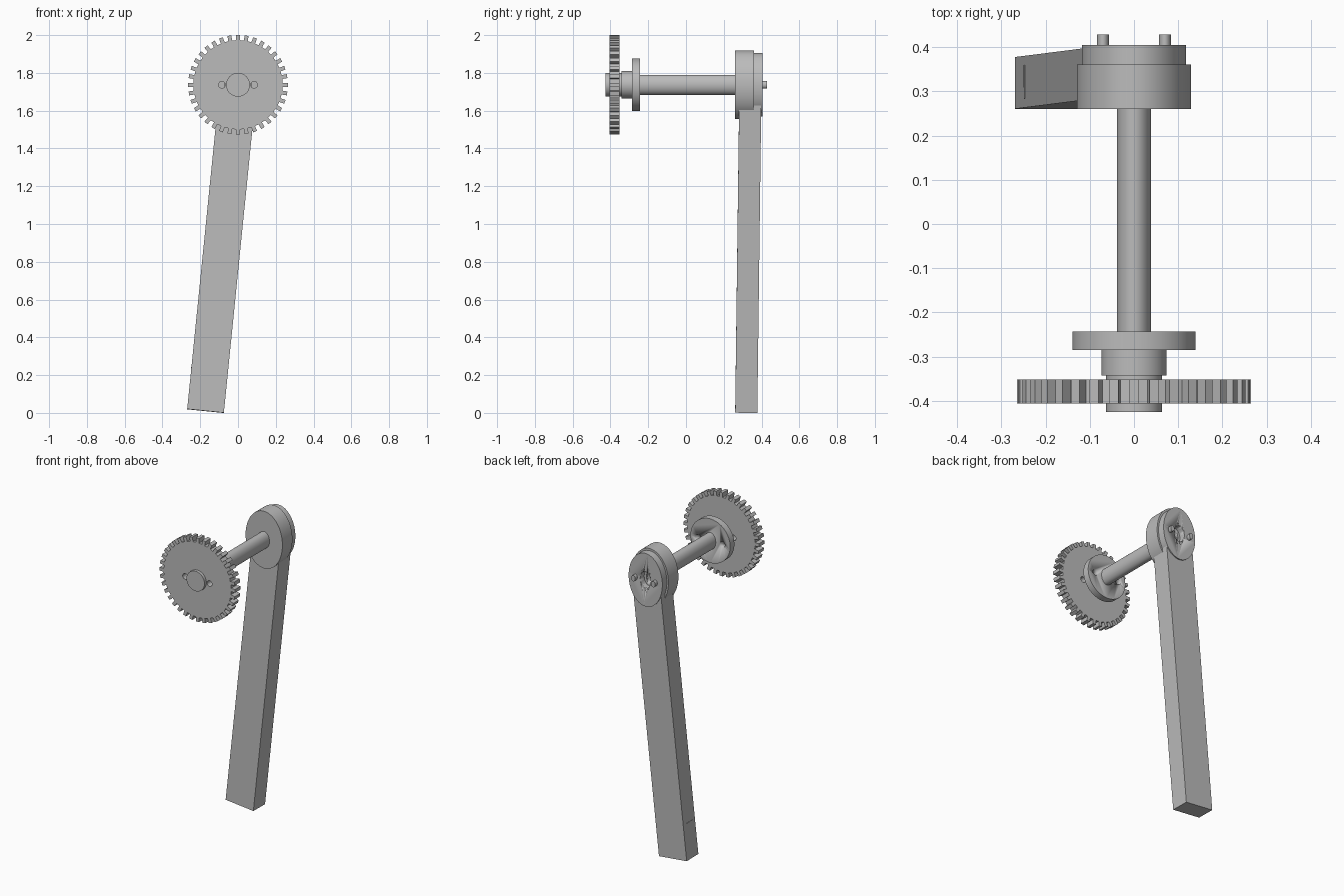
import bpy, bmesh, math
from mathutils import Matrix, Vector

cube = bpy.data.objects.get("Cube")
if cube:
    bpy.data.objects.remove(cube, do_unlink=True)

AXIS_Z = 1.737

grey = bpy.data.materials.new("plain_grey")
grey.use_nodes = True
grey.diffuse_color = (0.5, 0.5, 0.5, 1)
grey.node_tree.nodes["Principled BSDF"].inputs["Base Color"].default_value = (0.5, 0.5, 0.5, 1)


def finish(name, bm, smooth=True):
    bmesh.ops.recalc_face_normals(bm, faces=bm.faces)
    mesh = bpy.data.meshes.new(name)
    bm.to_mesh(mesh)
    bm.free()
    mesh.materials.append(grey)
    obj = bpy.data.objects.new(name, mesh)
    bpy.context.collection.objects.link(obj)
    if smooth:
        bpy.ops.object.select_all(action='DESELECT')
        obj.select_set(True)
        bpy.context.view_layer.objects.active = obj
        bpy.ops.object.shade_smooth_by_angle(angle=math.radians(30))
    return obj


def extrude_profile(name, points, y0, y1, smooth=True):
    """Extrude an (x, z) outline along y around the shaft axis."""
    bm = bmesh.new()
    face = bm.faces.new([bm.verts.new((x, y0, AXIS_Z + z)) for x, z in points])
    ext = bmesh.ops.extrude_face_region(bm, geom=[face])
    verts = [v for v in ext["geom"] if isinstance(v, bmesh.types.BMVert)]
    bmesh.ops.translate(bm, verts=verts, vec=(0, y1 - y0, 0))
    return finish(name, bm, smooth)


def oval(name, rx, rz, y0, y1, x=0.0, n=64):
    ring = [math.tau * i / n for i in range(n)]
    return extrude_profile(name, [(x + rx * math.cos(a), rz * math.sin(a)) for a in ring], y0, y1)


def cut(obj, cutter):
    mod = obj.modifiers.new("cut_" + cutter.name, 'BOOLEAN')
    mod.operation = 'DIFFERENCE'
    mod.solver = 'EXACT'
    mod.object = cutter
    cutter.hide_render = True
    cutter.hide_viewport = True
    cutter.display_type = 'WIRE'


def box(name, size, matrix):
    bm = bmesh.new()
    bmesh.ops.create_cube(bm, size=1, matrix=matrix @ Matrix.Diagonal((*size, 1)))
    return finish(name, bm, False)


# Gear wheel with straight-sided teeth
TEETH, ROOT, TIP, HALF = 36, 0.236, 0.264, 0.0105
outline = []
for i in range(TEETH):
    a = math.tau * i / TEETH
    c, s = math.cos(a), math.sin(a)
    for r, t in ((ROOT, -HALF), (TIP, -HALF), (TIP, HALF), (ROOT, HALF)):
        outline.append((r * c - t * s, r * s + t * c))
gear = extrude_profile("gear_wheel", outline, -0.406, -0.352, False)

# Hub, collar and flange behind the gear
oval("gear_hub", 0.063, 0.063, -0.425, -0.34)
oval("collar", 0.0735, 0.0735, -0.342, -0.284)
flange = oval("flange", 0.139, 0.139, -0.285, -0.243)

# Bolt holes through gear and flange
for side, x in (("left", 0.085), ("right", -0.085)):
    hole = oval(side + "_bolt_hole_cutter", 0.018, 0.018, -0.5, -0.2, x, 24)
    cut(gear, hole)
    cut(flange, hole)

# Shaft
oval("shaft", 0.0385, 0.053, -0.30, 0.30)

# Crank head: wide front boss and smaller back plate
front_boss = oval("front_boss", 0.129, 0.181, 0.26, 0.36)
back_plate = oval("back_plate", 0.118, 0.168, 0.355, 0.405)

# Leaning arm from the foot up to the shaft axis
foot, top = Vector((-0.172, 0.319, 0.01)), Vector((0.002, 0.341, AXIS_Z))
lean = Matrix.Rotation(math.atan2(top.x - foot.x, top.z - foot.z), 4, 'Y')
tilt = Matrix.Rotation(-math.atan2(top.y - foot.y, top.z - foot.z), 4, 'X')
frame = Matrix.Translation((foot + top) / 2) @ lean @ tilt
length = (top - foot).length
arm = box("arm", (0.195, 0.117, length), frame)
box("arm_side_mark", (0.004, 0.075, 0.006),
    frame @ Matrix.Translation((-0.0975, 0, 0.22 - length / 2)))

# Bore in the back of the head, with a smaller recess in its floor
bore = oval("bore_cutter", 0.037, 0.052, 0.365, 0.5)
recess = oval("recess_cutter", 0.022, 0.031, 0.33, 0.5, 0, 32)
for part in (front_boss, back_plate, arm):
    cut(part, bore)
    cut(part, recess)

# Pins on the back of the head
for side, x in (("left", 0.07), ("right", -0.07)):
    oval(side + "_pin", 0.0135, 0.019, 0.37, 0.428, x, 24)
